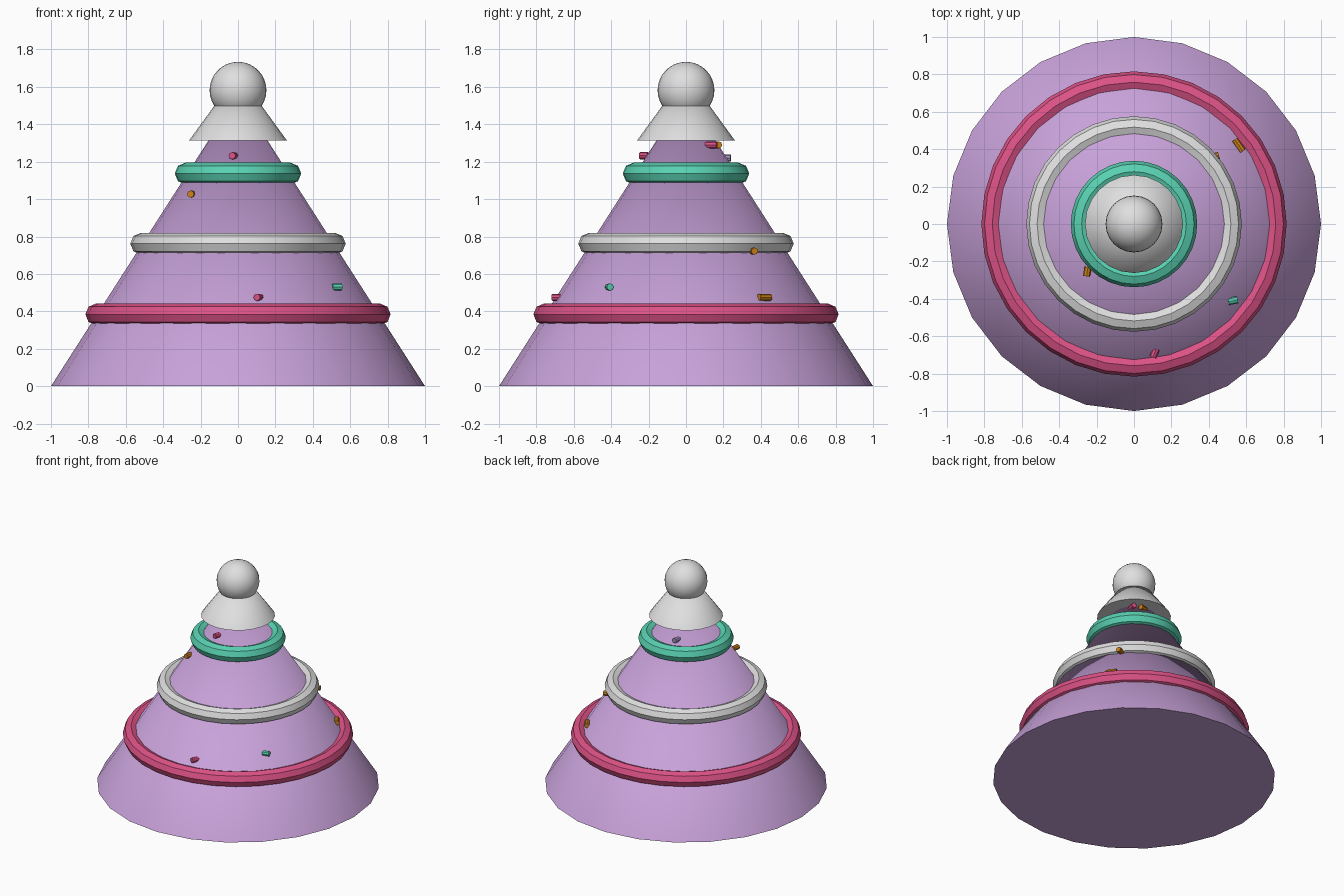
import bpy, math
from mathutils import Vector

if "Cube" in bpy.data.objects:
    bpy.data.objects.remove(bpy.data.objects["Cube"])


def material(name, rgb):
    m = bpy.data.materials.new(name)
    m.diffuse_color = (*rgb, 1)
    m.use_nodes = True
    m.node_tree.nodes["Principled BSDF"].inputs["Base Color"].default_value = m.diffuse_color
    return m


LAVENDER = material("lavender", (0.58, 0.36, 0.70))
PINK = material("pink", (0.72, 0.085, 0.24))
TEAL = material("teal", (0.10, 0.64, 0.44))
WHITE = material("white", (0.74, 0.74, 0.74))
ORANGE = material("orange", (0.62, 0.22, 0.01))
VIOLET = material("violet", (0.38, 0.30, 0.55))


def finish(name, mat):
    ob = bpy.context.object
    ob.name = name
    ob.data.materials.append(mat)
    bpy.ops.object.shade_smooth_by_angle(angle=math.radians(32))
    return ob


def cone(name, radius, z, height, mat):
    bpy.ops.mesh.primitive_cone_add(vertices=24, radius1=radius, radius2=0,
                                    depth=height, location=(0, 0, z + height / 2))
    return finish(name, mat)


def ring(name, radius, z, mat):
    bpy.ops.mesh.primitive_torus_add(major_radius=radius, minor_radius=0.058,
                                     major_segments=32, minor_segments=8,
                                     location=(0, 0, z))
    return finish(name, mat)


def sprinkle(name, pos, axis, length, mat):
    bpy.ops.mesh.primitive_cylinder_add(vertices=8, radius=0.019, depth=length, location=pos)
    bpy.context.object.rotation_euler = Vector(axis).to_track_quat('Z', 'Y').to_euler()
    return finish(name, mat)


# Main body and flared cap
cone("body_cone", 1.0, 0, 1.56, LAVENDER)
cone("cap_cone", 0.262, 1.313, 0.36, WHITE)

# Round topper
bpy.ops.mesh.primitive_uv_sphere_add(segments=24, ring_count=16, radius=0.152,
                                     location=(0, 0, 1.582))
finish("top_ball", WHITE)

# Icing rings around the body
ring("lower_ring", 0.758, 0.384, PINK)
ring("middle_ring", 0.518, 0.762, WHITE)
ring("upper_ring", 0.28, 1.137, TEAL)

# Scattered sprinkles
sprinkles = [
    ((0.11, -0.69, 0.475), (0.4, 1, 0), 0.05, PINK),
    ((0.53, -0.41, 0.53), (1, 0.2, 0), 0.05, TEAL),
    ((-0.25, -0.255, 1.027), (0.15, 1, 0), 0.05, ORANGE),
    ((0.56, 0.42, 0.475), (0.7, -1, 0), 0.075, ORANGE),
    ((-0.025, -0.225, 1.232), (0.3, 1, 0), 0.045, PINK),
    ((0.06, 0.17, 1.29), (1, 0.2, 0), 0.05, ORANGE),
    ((0.13, 0.135, 1.29), (0.2, 1, 0), 0.06, PINK),
    ((-0.07, 0.215, 1.22), (0.1, 1, 0), 0.05, VIOLET),
    ((0.43, 0.36, 0.722), (1, 0.3, 0), 0.05, ORANGE),
]
for i, (pos, axis, length, mat) in enumerate(sprinkles, 1):
    sprinkle(f"sprinkle_{i}", pos, axis, length, mat)
